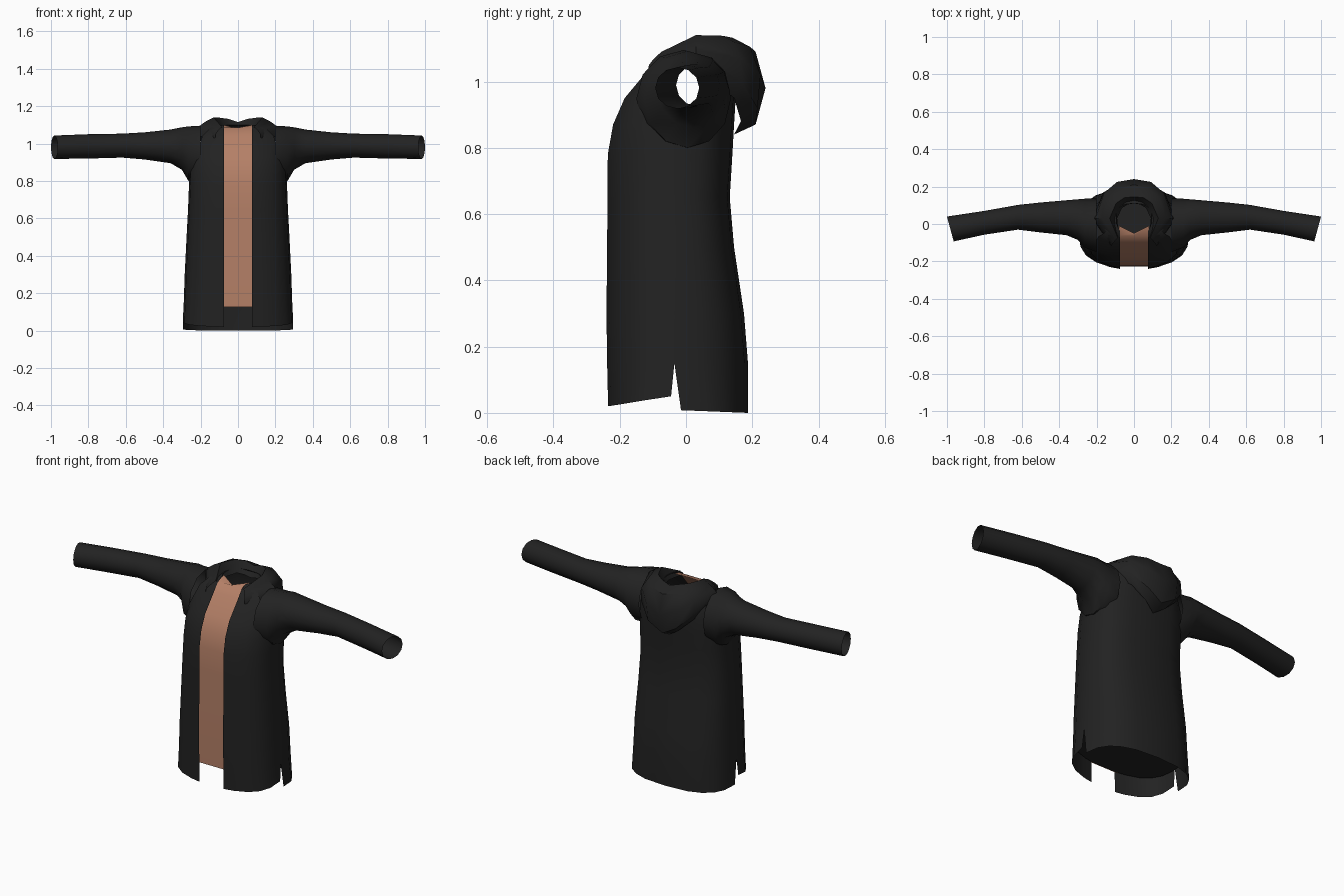
import bpy, bmesh, math
from math import sin, cos, radians

if "Cube" in bpy.data.objects:
    bpy.data.objects.remove(bpy.data.objects["Cube"])


def make_material(name, rgb):
    mat = bpy.data.materials.new(name)
    mat.use_nodes = True
    mat.diffuse_color = (*rgb, 1)
    mat.node_tree.nodes["Principled BSDF"].inputs["Base Color"].default_value = (*rgb, 1)
    return mat


black = make_material("black cloth", (0.016, 0.016, 0.016))
tan = make_material("tan shirt", (0.46, 0.215, 0.135))


def loft(bm, rows, closed=False):
    """Skin a list of equally long point rows with quads."""
    grid = [[bm.verts.new(p) for p in row] for row in rows]
    n = len(rows[0])
    for a, b in zip(grid, grid[1:]):
        for i in range(n if closed else n - 1):
            j = (i + 1) % n
            bm.faces.new((a[i], a[j], b[j], b[i]))


def finish(name, bm, mat, mirror=True):
    bmesh.ops.remove_doubles(bm, verts=bm.verts, dist=0.0005)
    bmesh.ops.recalc_face_normals(bm, faces=bm.faces)
    mesh = bpy.data.meshes.new(name)
    bm.to_mesh(mesh)
    bm.free()
    mesh.materials.append(mat)
    obj = bpy.data.objects.new(name, mesh)
    bpy.context.collection.objects.link(obj)
    bpy.ops.object.select_all(action="DESELECT")
    obj.select_set(True)
    bpy.context.view_layer.objects.active = obj
    bpy.ops.object.shade_smooth_by_angle(angle=radians(45))
    if mirror:
        mod = obj.modifiers.new("Mirror", "MIRROR")
        mod.merge_threshold = 0.001
    return obj


# Body rings: height, half width, front y, side y, back y
RINGS = [
    (0.00, 0.295, -0.235, -0.03, 0.187), (0.15, 0.290, -0.238, -0.035, 0.187),
    (0.30, 0.285, -0.240, -0.03, 0.175), (0.50, 0.275, -0.238, -0.03, 0.145),
    (0.65, 0.267, -0.237, -0.03, 0.132), (0.78, 0.262, -0.236, -0.02, 0.140),
    (0.87, 0.260, -0.220, -0.01, 0.145), (0.95, 0.250, -0.185, 0.00, 0.150),
    (1.04, 0.220, -0.110, 0.01, 0.145), (1.085, 0.170, -0.075, 0.02, 0.130),
    (1.10, 0.095, -0.050, 0.03, 0.110)]
GAP = 0.075
ROUND = 0.75


def body_point(ring, angle, front):
    z, half, yf, ys, yb = ring
    s, c = sin(radians(angle)) ** ROUND, max(cos(radians(angle)), 0) ** ROUND
    x, y = half * s, ys + ((yf if front else yb) - ys) * c
    if front:
        x = max(x, GAP)
    if z == 0:
        # Shorter front hem, and a side vent that widens downward
        vent = s ** 6
        z = 0.02 + 0.03 * (1 - c) if front else 0.008 * (1 - c)
        y += (-0.015 if front else 0.015) * vent
    return (x, y, z)


# Open-fronted body, mirrored, with arm holes
bm = bmesh.new()
for front in (True, False):
    angles = (0, 20, 38, 56, 74, 90)
    loft(bm, [[body_point(r, a, front) for a in angles] for r in RINGS])
holes = []
for f in bm.faces:
    c = f.calc_center_median()
    if c.x > 0.17 and 0.88 < c.z < 1.07 and abs(c.y) < 0.09:
        holes.append(f)
bmesh.ops.delete(bm, geom=holes, context="FACES")
finish("jacket_body", bm, black)

# Sleeves: x, bottom z, top z, front y, back y
SLEEVE = [
    (0.20, 0.80, 1.095, -0.150, 0.135), (0.265, 0.80, 1.092, -0.125, 0.135),
    (0.30, 0.86, 1.087, -0.085, 0.132), (0.36, 0.895, 1.075, -0.060, 0.127),
    (0.50, 0.915, 1.060, -0.045, 0.115), (0.62, 0.925, 1.053, -0.030, 0.102),
    (0.80, 0.920, 1.050, -0.057, 0.070), (0.982, 0.918, 1.043, -0.093, 0.040)]
SIDES = 12
bm = bmesh.new()
rows = []
for x, z0, z1, y0, y1 in SLEEVE:
    slant = 0.018 if x > 0.9 else 0
    row = []
    for i in range(SIDES):
        a = math.tau * i / SIDES
        row.append((x + slant * cos(a), (y0 + y1) / 2 + (y1 - y0) / 2 * cos(a),
                    (z0 + z1) / 2 + (z1 - z0) / 2 * sin(a)))
    rows.append(row)
loft(bm, rows, closed=True)
finish("sleeves", bm, black)

# Folded hood: direction around the neck, then radius and height from neck to lower edge
HOOD = [
    (-50, [(.125, 1.07), (.135, 1.09), (.15, 1.08), (.17, 1.065), (.185, 1.05), (.19, 1.03)]),
    (0, [(.09, 1.075), (.13, 1.14), (.17, 1.12), (.205, 1.095), (.22, 1.075), (.225, 1.04)]),
    (40, [(.085, 1.08), (.125, 1.138), (.175, 1.12), (.21, 1.07), (.215, 1.0), (.18, .95)]),
    (65, [(.082, 1.07), (.122, 1.132), (.18, 1.105), (.215, 1.02), (.205, .92), (.15, .88)]),
    (90, [(.08, 1.06), (.115, 1.115), (.18, 1.09), (.21, .98), (.18, .87), (.115, .84)])]
bm = bmesh.new()
loft(bm, [[(r * cos(radians(a)), 0.03 + r * sin(radians(a)), z) for r, z in profile]
          for a, profile in HOOD])
finish("hood", bm, black)

# Shirt strip just behind the opening, with a dipped neckline
bm = bmesh.new()
rows = []
for z, half, yf, ys, yb in RINGS[1:-1]:
    if z < 0.2:
        z = 0.125
    rows.append([(x, yf + 0.012, z) for x in (-0.085, 0, 0.085)])
rows.append([(-0.08, -0.01, 1.10), (0, -0.05, 1.08), (0.08, -0.01, 1.10)])
loft(bm, rows)
finish("shirt_front", bm, tan, mirror=False)

# Lining that closes the body above the hem
bm = bmesh.new()
outline = []
for front, angles in ((True, (0, 20, 38, 56, 74, 90)), (False, (74, 56, 38, 20, 0))):
    for a in angles:
        x, y, z = body_point(RINGS[1], a, front)
        outline.append((x * 0.97, y * 0.95, 0.128))
outline += [(-x, y, z) for x, y, z in reversed(outline) if x > 0.001]
bm.faces.new([bm.verts.new(p) for p in outline])
finish("lower_lining", bm, black, mirror=False)
